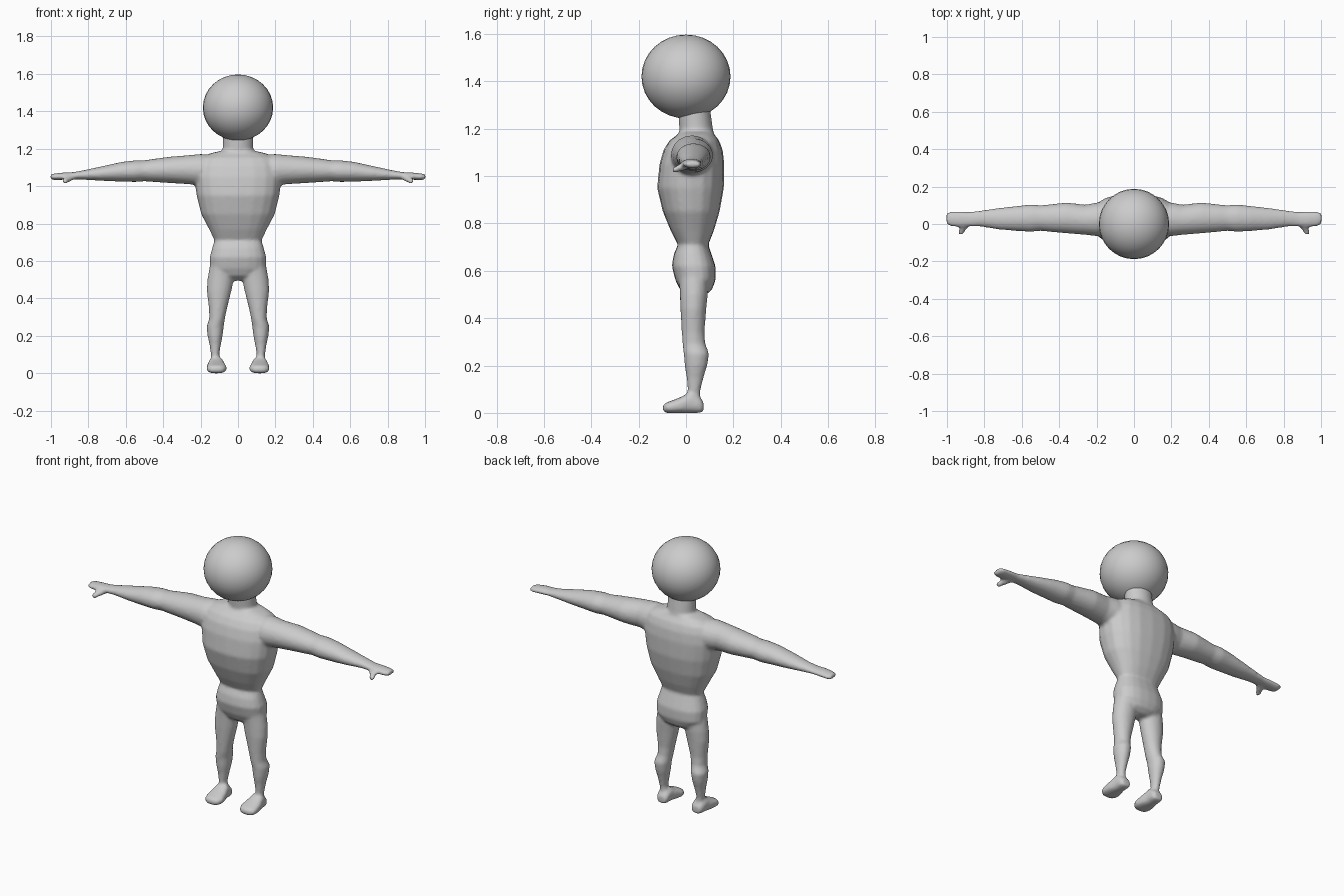
import bpy, bmesh, math

SIDES = 20
skin = bpy.data.materials.new("plain grey")
skin.diffuse_color = (0.6, 0.6, 0.6, 1)


def loft(name, axis, rings, power=2.0):
    """Skin rounded rings; each ring is (position on axis, u min, u max, v min, v max)."""
    bm = bmesh.new()
    loops = []
    for t, u0, u1, v0, v1 in rings:
        loop = []
        for i in range(SIDES):
            a = 2 * math.pi * i / SIDES
            c, s = math.cos(a), math.sin(a)
            u = (u0 + u1) / 2 + (u1 - u0) / 2 * math.copysign(abs(c) ** (2 / power), c)
            v = (v0 + v1) / 2 + (v1 - v0) / 2 * math.copysign(abs(s) ** (2 / power), s)
            co = {"x": (t, u, v), "y": (u, t, v), "z": (u, v, t)}[axis]
            loop.append(bm.verts.new(co))
        loops.append(loop)
    for a, b in zip(loops, loops[1:]):
        for i in range(SIDES):
            j = (i + 1) % SIDES
            bm.faces.new((a[i], a[j], b[j], b[i]))
    bm.faces.new(loops[0])
    bm.faces.new(loops[-1])
    bmesh.ops.recalc_face_normals(bm, faces=bm.faces)
    mesh = bpy.data.meshes.new(name)
    bm.to_mesh(mesh)
    bm.free()
    obj = bpy.data.objects.new(name, mesh)
    bpy.context.collection.objects.link(obj)
    return obj


def mirrored(obj):
    """Copy a limb part to the other side."""
    twin = obj.copy()
    twin.data = obj.data.copy()
    bpy.context.collection.objects.link(twin)
    for v in twin.data.vertices:
        v.co.x = -v.co.x
    twin.data.flip_normals()
    return [obj, twin]


# Torso from crotch to shoulders: z, x range, y range
torso = loft("body", "z", [
    (0.495, -0.05, 0.05, 0.01, 0.08),
    (0.52, -0.115, 0.115, -0.025, 0.11),
    (0.56, -0.15, 0.15, -0.045, 0.125),
    (0.62, -0.152, 0.152, -0.06, 0.125),
    (0.67, -0.138, 0.138, -0.052, 0.108),
    (0.71, -0.126, 0.126, -0.034, 0.094),
    (0.77, -0.155, 0.155, -0.065, 0.118),
    (0.85, -0.197, 0.197, -0.098, 0.142),
    (0.95, -0.222, 0.222, -0.122, 0.16),
    (1.05, -0.234, 0.234, -0.112, 0.162),
    (1.11, -0.225, 0.225, -0.095, 0.155),
    (1.15, -0.205, 0.205, -0.07, 0.14),
    (1.175, -0.15, 0.15, -0.035, 0.12),
    (1.19, -0.085, 0.085, -0.025, 0.115)], 2.4)

neck = loft("neck", "z", [
    (1.10, -0.09, 0.09, -0.03, 0.12),
    (1.19, -0.082, 0.082, -0.028, 0.115),
    (1.30, -0.08, 0.08, -0.035, 0.10)])

# Arm and mitten hand: x, y range, z range
arm = loft("arm", "x", [
    (0.10, -0.05, 0.11, 1.03, 1.165),
    (0.20, -0.065, 0.115, 1.0, 1.172),
    (0.26, -0.058, 0.103, 1.01, 1.166),
    (0.36, -0.05, 0.115, 1.016, 1.158),
    (0.45, -0.042, 0.105, 1.022, 1.146),
    (0.50, -0.036, 0.10, 1.026, 1.138),
    (0.55, -0.042, 0.105, 1.022, 1.138),
    (0.62, -0.038, 0.097, 1.024, 1.13),
    (0.72, -0.03, 0.086, 1.028, 1.108),
    (0.82, -0.014, 0.072, 1.034, 1.086),
    (0.88, -0.014, 0.064, 1.036, 1.075),
    (0.93, -0.018, 0.066, 1.034, 1.073),
    (0.98, -0.012, 0.066, 1.032, 1.068),
    (1.003, 0.0, 0.06, 1.037, 1.062)])

thumb = loft("thumb", "y", [
    (0.02, 0.86, 0.92, 1.035, 1.065),
    (-0.015, 0.885, 0.93, 1.022, 1.058),
    (-0.04, 0.905, 0.94, 1.014, 1.044),
    (-0.056, 0.912, 0.937, 1.015, 1.036)])

# Leg: z, x range, y range
leg = loft("leg", "z", [
    (0.04, 0.09, 0.14, 0.005, 0.06),
    (0.10, 0.10, 0.145, 0.007, 0.062),
    (0.15, 0.092, 0.152, 0.002, 0.075),
    (0.20, 0.082, 0.163, -0.006, 0.09),
    (0.25, 0.076, 0.168, -0.01, 0.098),
    (0.29, 0.07, 0.154, -0.015, 0.082),
    (0.34, 0.06, 0.155, -0.018, 0.078),
    (0.44, 0.035, 0.167, -0.024, 0.086),
    (0.50, 0.022, 0.164, -0.026, 0.092),
    (0.58, 0.02, 0.15, -0.03, 0.095)])

# Foot: y, x range, z range
foot = loft("foot", "y", [
    (0.074, 0.09, 0.14, 0.005, 0.045),
    (0.06, 0.079, 0.152, 0.0, 0.066),
    (0.02, 0.077, 0.157, -0.001, 0.09),
    (-0.02, 0.066, 0.166, -0.001, 0.068),
    (-0.06, 0.059, 0.169, -0.001, 0.052),
    (-0.085, 0.07, 0.162, 0.0, 0.043),
    (-0.098, 0.09, 0.14, 0.006, 0.034)], 2.6)

# Fuse all body parts into one continuous skin
parts = [torso, neck]
for limb in (arm, thumb, leg, foot):
    parts += mirrored(limb)
for p in parts:
    p.select_set(True)
bpy.context.view_layer.objects.active = torso
bpy.ops.object.join()
body = bpy.context.object
body.name = "body"
remesh = body.modifiers.new("fuse", "REMESH")
remesh.mode = "VOXEL"
remesh.voxel_size = 0.009
remesh.use_smooth_shade = True
soften = body.modifiers.new("soften", "SMOOTH")
soften.factor = 0.5
soften.iterations = 5
body.data.materials.append(skin)

# Round head
bpy.ops.mesh.primitive_uv_sphere_add(segments=32, ring_count=16, radius=1, location=(0, 0, 1.42))
head = bpy.context.object
head.name = "head"
head.scale = (0.188, 0.188, 0.177)
bpy.ops.object.shade_smooth()
head.data.materials.append(skin)
